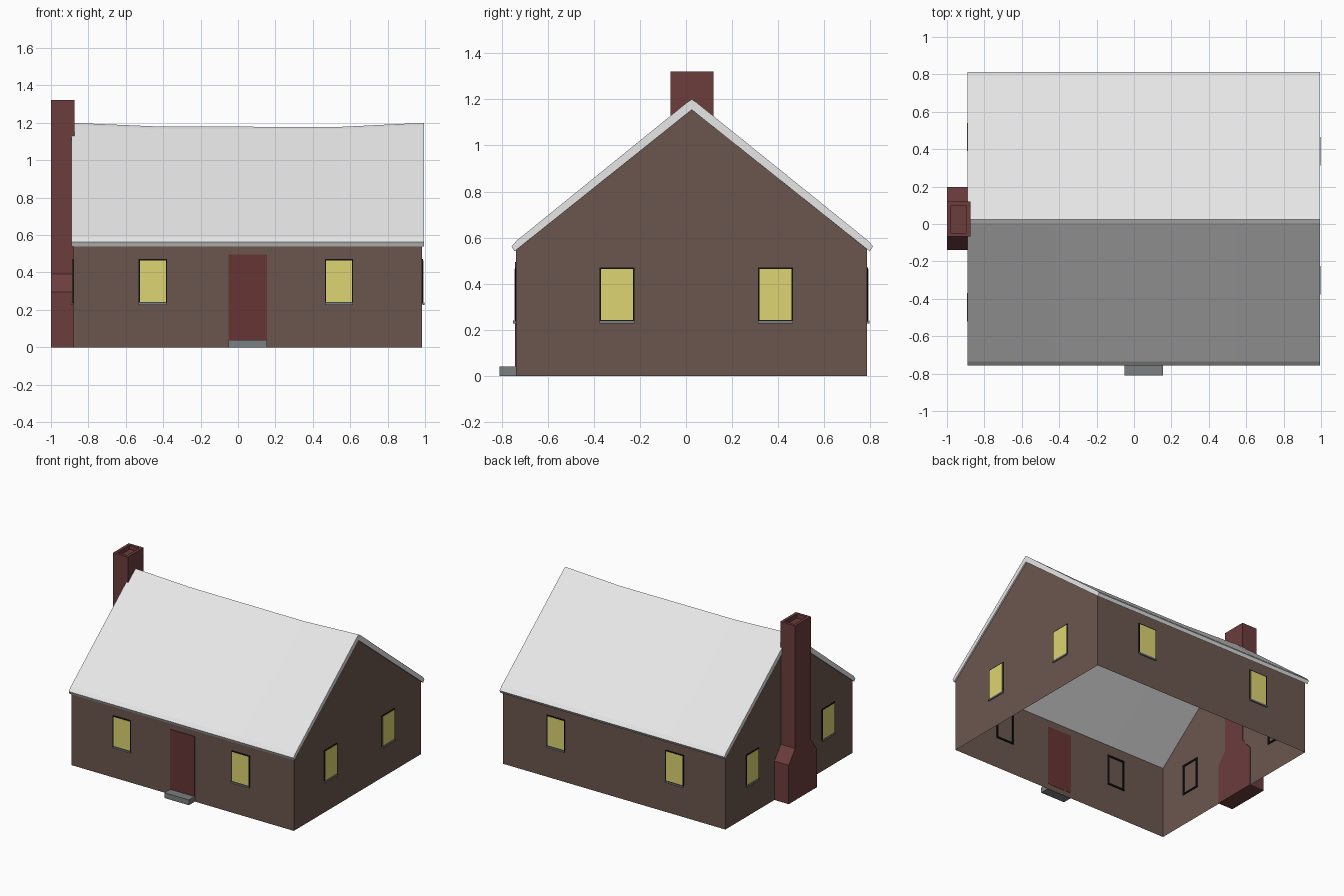
import bpy, bmesh, math
from mathutils import Matrix, Vector

if "Cube" in bpy.data.objects:
    bpy.data.objects.remove(bpy.data.objects["Cube"])


def mat(name, rgb):
    m = bpy.data.materials.new(name)
    m.diffuse_color = (*rgb, 1)
    m.use_nodes = True
    m.node_tree.nodes["Principled BSDF"].inputs["Base Color"].default_value = m.diffuse_color
    return m


BROWN = mat("wall_brown", (0.148, 0.094, 0.076))
WHITE = mat("roof_white", (0.80, 0.80, 0.80))
BRICK = mat("chimney_red", (0.15, 0.046, 0.046))
RED = mat("door_red", (0.135, 0.036, 0.036))
YELLOW = mat("window_yellow", (0.72, 0.66, 0.17))
BLACK = mat("frame_black", (0.004, 0.004, 0.004))
GREY = mat("stone_grey", (0.20, 0.215, 0.215))


def finish(name, bm, material, recalc=True):
    if recalc:
        bmesh.ops.recalc_face_normals(bm, faces=bm.faces[:])
    me = bpy.data.meshes.new(name)
    bm.to_mesh(me)
    bm.free()
    me.materials.append(material)
    ob = bpy.data.objects.new(name, me)
    bpy.context.collection.objects.link(ob)
    return ob


def add_box(bm, lo, hi, matrix=Matrix()):
    c = [(a + b) / 2 for a, b in zip(lo, hi)]
    s = [b - a for a, b in zip(lo, hi)]
    bmesh.ops.create_cube(bm, size=1, matrix=matrix @ Matrix.Translation(c) @ Matrix.Diagonal((*s, 1)))


def box(name, lo, hi, material, matrix=Matrix()):
    bm = bmesh.new()
    add_box(bm, lo, hi, matrix)
    return finish(name, bm, material)


def loft(bm, rings):
    """Join closed rings of points with quads."""
    vs = [[bm.verts.new(p) for p in r] for r in rings]
    n = len(vs[0])
    for a, b in zip(vs, vs[1:]):
        for i in range(n):
            bm.faces.new((a[i], a[(i + 1) % n], b[(i + 1) % n], b[i]))
    return vs


X0, X1, Y0, Y1 = -0.88, 0.985, -0.738, 0.785
MID = 0.025

# Walls: thin shell with gables, open below and under the roof
bm = bmesh.new()
gable = [(Y0, 0), (Y1, 0), (Y1, 0.55), (MID, 1.155), (Y0, 0.55)]
left, right = [[bm.verts.new((x, y, z)) for y, z in gable] for x in (X0, X1)]
bm.faces.new(left[::-1])
bm.faces.new(right)
bm.faces.new((left[0], right[0], right[4], left[4]))
bm.faces.new((right[1], left[1], left[2], right[2]))
finish("walls", bm, BROWN, recalc=False)

# Roof: thick folded profile with a sagging ridge
bm = bmesh.new()
rings = []
for x, sag in ((-0.89, 0), (-0.42, 0.02), (0.54, 0.022), (0.995, 0)):
    rings.append([(x, y, z) for y, z in (
        (-0.745, 0.54), (-0.757, 0.562), (-0.735, 0.587),
        (0.006, 1.188 - sag), (MID, 1.2 - sag), (0.044, 1.188 - sag),
        (0.79, 0.587), (0.812, 0.562), (0.798, 0.54), (MID, 1.155 - sag))])
vs = loft(bm, rings)
for r in (vs[0], vs[-1]):
    # end caps, one half each side of the ridge
    bm.faces.new((r[0], r[1], r[2], r[3], r[4], r[9]))
    bm.faces.new((r[9], r[4], r[5], r[6], r[7], r[8]))
finish("roof", bm, WHITE)


# Chimney: wide base, sloped shoulders, shaft and sunken flue
def rect(x0, x1, y0, y1, z):
    return [(x0, y0, z), (x1, y0, z), (x1, y1, z), (x0, y1, z)]


bm = bmesh.new()
cx0, cx1 = -1.0, -0.875
vs = loft(bm, [
    rect(cx0, cx1, -0.138, 0.198, 0),
    rect(cx0, cx1, -0.138, 0.198, 0.295),
    rect(cx0, cx1, -0.067, 0.12, 0.392),
    rect(cx0, cx1, -0.067, 0.12, 1.322),
    rect(cx0 + 0.022, cx1 - 0.022, -0.047, 0.1, 1.322),
    rect(cx0 + 0.022, cx1 - 0.022, -0.047, 0.1, 1.29)])
bm.faces.new(vs[0])
bm.faces.new(vs[-1])
finish("chimney", bm, BRICK)

# Door and step
box("door", (-0.05, Y0 - 0.005, 0.04), (0.155, Y0 + 0.002, 0.495), RED)
box("door_step", (-0.05, -0.81, 0), (0.155, Y0, 0.04), GREY)


# Windows: local x along the wall, -y outwards
def window(name, x, y, angle):
    m = Matrix.Translation((x, y, 0.353)) @ Matrix.Rotation(angle, 4, 'Z')
    w, h, t = 0.076, 0.118, 0.014
    bm = bmesh.new()
    for s in (-1, 1):
        a, b = sorted((s * w, s * (w - t)))
        add_box(bm, (a, -0.005, -h), (b, 0.005, h), m)
        a, b = sorted((s * h, s * (h - t)))
        add_box(bm, (-w + t, -0.005, a), (w - t, 0.005, b), m)
    finish(name + "_frame", bm, BLACK)
    box(name + "_pane", (-w + 0.007, -0.0065, -h + 0.007),
        (w - 0.007, -0.001, h - 0.007), YELLOW, m)
    box(name + "_sill", (-w, -0.012, -h - 0.008), (w, -0.001, -h + 0.004), GREY, m)


for i, x in enumerate((-0.455, 0.54)):
    window(f"front_window_{i}", x, Y0, 0)
    window(f"back_window_{i}", x, Y1, math.pi)
for i, (yr, yl) in enumerate(((-0.30, -0.445), (0.388, 0.465))):
    window(f"right_window_{i}", X1, yr, math.pi / 2)
    window(f"left_window_{i}", X0, yl, -math.pi / 2)
